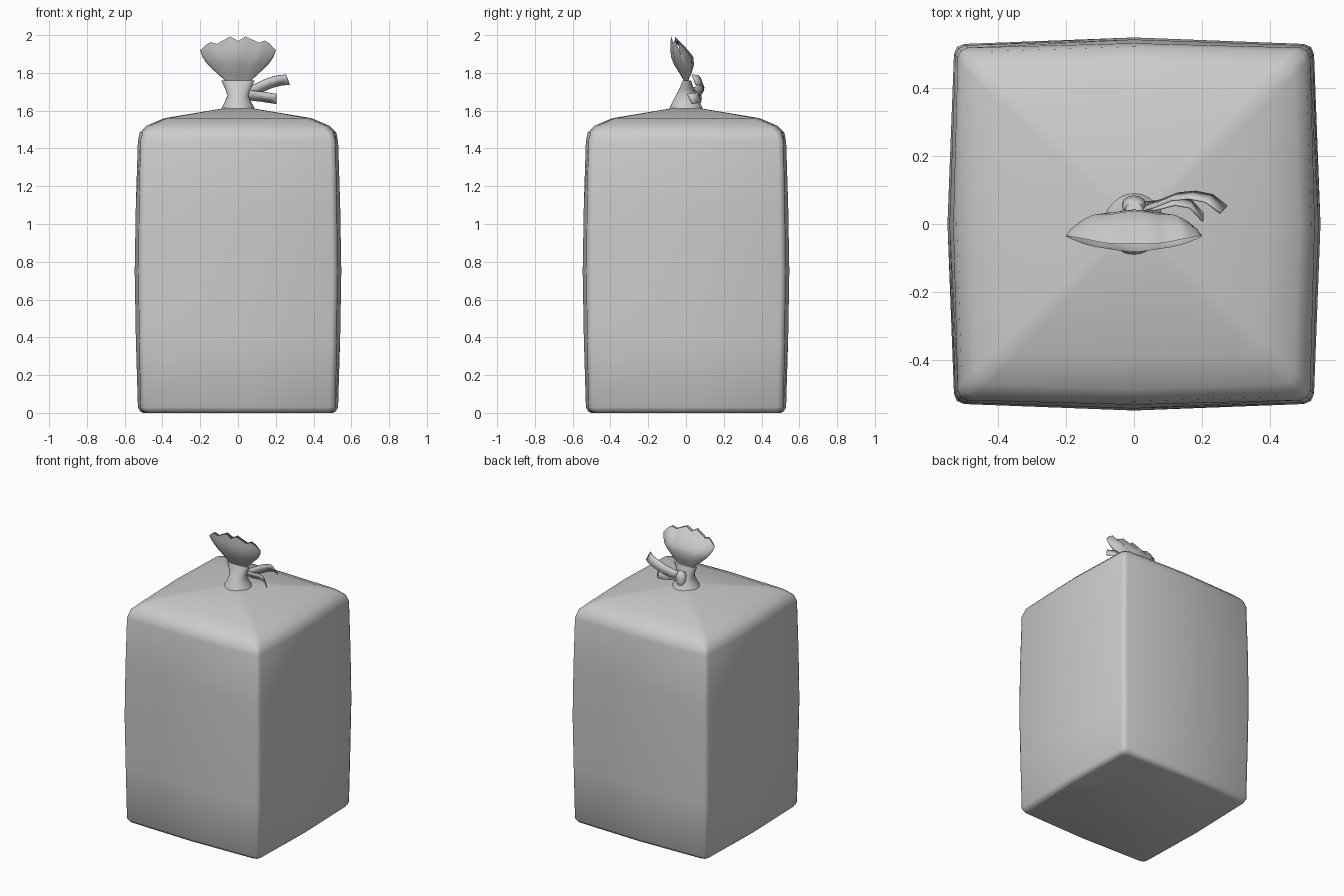
import bpy, bmesh, math
from mathutils import Vector

if "Cube" in bpy.data.objects:
    bpy.data.objects.remove(bpy.data.objects["Cube"])


def loft(name, rings, cap_bottom=False, cap_top=False, angle=60):
    """Skin a list of equal-length closed rings."""
    bm = bmesh.new()
    vs = [[bm.verts.new(p) for p in r] for r in rings]
    n = len(rings[0])
    for a, b in zip(vs, vs[1:]):
        for i in range(n):
            j = (i + 1) % n
            bm.faces.new((a[i], a[j], b[j], b[i]))
    if cap_bottom:
        bm.faces.new(vs[0][::-1])
    if cap_top:
        bm.faces.new(vs[-1])
    return finish(name, bm, angle)


def finish(name, bm, angle):
    me = bpy.data.meshes.new(name)
    bm.to_mesh(me)
    bm.free()
    ob = bpy.data.objects.new(name, me)
    bpy.context.collection.objects.link(ob)
    bpy.ops.object.select_all(action='DESELECT')
    ob.select_set(True)
    bpy.context.view_layer.objects.active = ob
    bpy.ops.object.shade_smooth_by_angle(angle=math.radians(angle))
    return ob


def lerp_table(table, t):
    """Evenly spaced lookup, t in 0..1."""
    f = t * (len(table) - 1)
    i = min(int(f), len(table) - 2)
    return table[i] + (table[i + 1] - table[i]) * (f - i)


# Bag body: bulging square rings with bevelled corners
def square_ring(z, c, m, r):
    side = [(m, 0), (c, c - r), (c - r * .3, c - r * .3), (c - r, c)]
    pts = []
    for k in range(4):
        co, si = [(1, 0), (0, 1), (-1, 0), (0, -1)][k]
        pts += [(x * co - y * si, x * si + y * co, z) for x, y in side]
    return pts


body = [(0, .485, .50, .03), (.008, .505, .518, .03), (.03, .517, .53, .03),
        (.40, .523, .541, .03), (.75, .528, .547, .03), (1.10, .524, .541, .03),
        (1.44, .517, .53, .03), (1.485, .505, .52, .035), (1.52, .47, .485, .04),
        (1.56, .38, .39, .04), (1.615, .06, .06, .01)]
loft("bag_body", [square_ring(*b) for b in body], True, True)


# Gathered neck: round below, pinched flat above
def oval(z, rx, ry, yc=0, n=24):
    return [(rx * math.cos(2 * math.pi * i / n),
             yc + ry * math.sin(2 * math.pi * i / n), z) for i in range(n)]


loft("neck", [oval(1.605, .092, .092), oval(1.64, .072, .075), oval(1.68, .056, .055),
              oval(1.715, .068, .038, .003), oval(1.76, .088, .022, .005)], True, True)

# Ruffle: flattened pouch leaning forward with a wavy rim
RIM = [.16, .205, .19, .24, .208, .24, .195, .215, .16]
HALF_X = [.07, .105, .14, .17, .19, .20]
HALF_Y = [.012, .032, .050, .055, .036, .010]
LEAN = [0, -.003, -.010, -.020, -.044, -.070]
N = 32
rings = []
for k in range(6):
    t = k / 5
    ring = []
    for i in range(N):
        a = 2 * math.pi * i / N
        u = math.cos(a)
        h = lerp_table(RIM, (u + 1) / 2)
        h = .2 + (h - .2) * (t if abs(u) < .8 else 1)
        lean = LEAN[k] * (1 - .5 * u * u)
        pleat = 1 + .12 * t * math.cos(8 * a)
        ring.append((u * HALF_X[k], lean + HALF_Y[k] * math.sin(a) * pleat, 1.76 + t * h))
    rings.append(ring)
loft("ruffle", rings)


# Ribbon tails: thin tilted strips swept along short paths
def ribbon(name, path, half):
    bm = bmesh.new()
    h = Vector(half)
    rows = [(bm.verts.new(Vector(p) - h), bm.verts.new(Vector(p) + h)) for p in path]
    for (a, b), (c, d) in zip(rows, rows[1:]):
        bm.faces.new((a, c, d, b))
    ob = finish(name, bm, 40)
    mod = ob.modifiers.new("thickness", 'SOLIDIFY')
    mod.thickness = .006
    mod.offset = 0


ribbon("ribbon_tail_upper", [(.02, .045, 1.69), (.07, .06, 1.70), (.12, .08, 1.725),
                             (.17, .085, 1.747), (.22, .075, 1.76), (.263, .042, 1.764)],
       (-.010, -.010, .026))
ribbon("ribbon_tail_lower", [(.02, .05, 1.685), (.07, .055, 1.68), (.12, .068, 1.675),
                             (.165, .06, 1.668), (.202, .02, 1.662)],
       (0, -.012, .026))
# Knot behind the neck
loft("ribbon_knot", [oval(1.64, .025, .018, .06, 12), oval(1.665, .035, .026, .058, 12),
                     oval(1.70, .035, .026, .052, 12), oval(1.725, .025, .018, .045, 12)],
     True, True)
